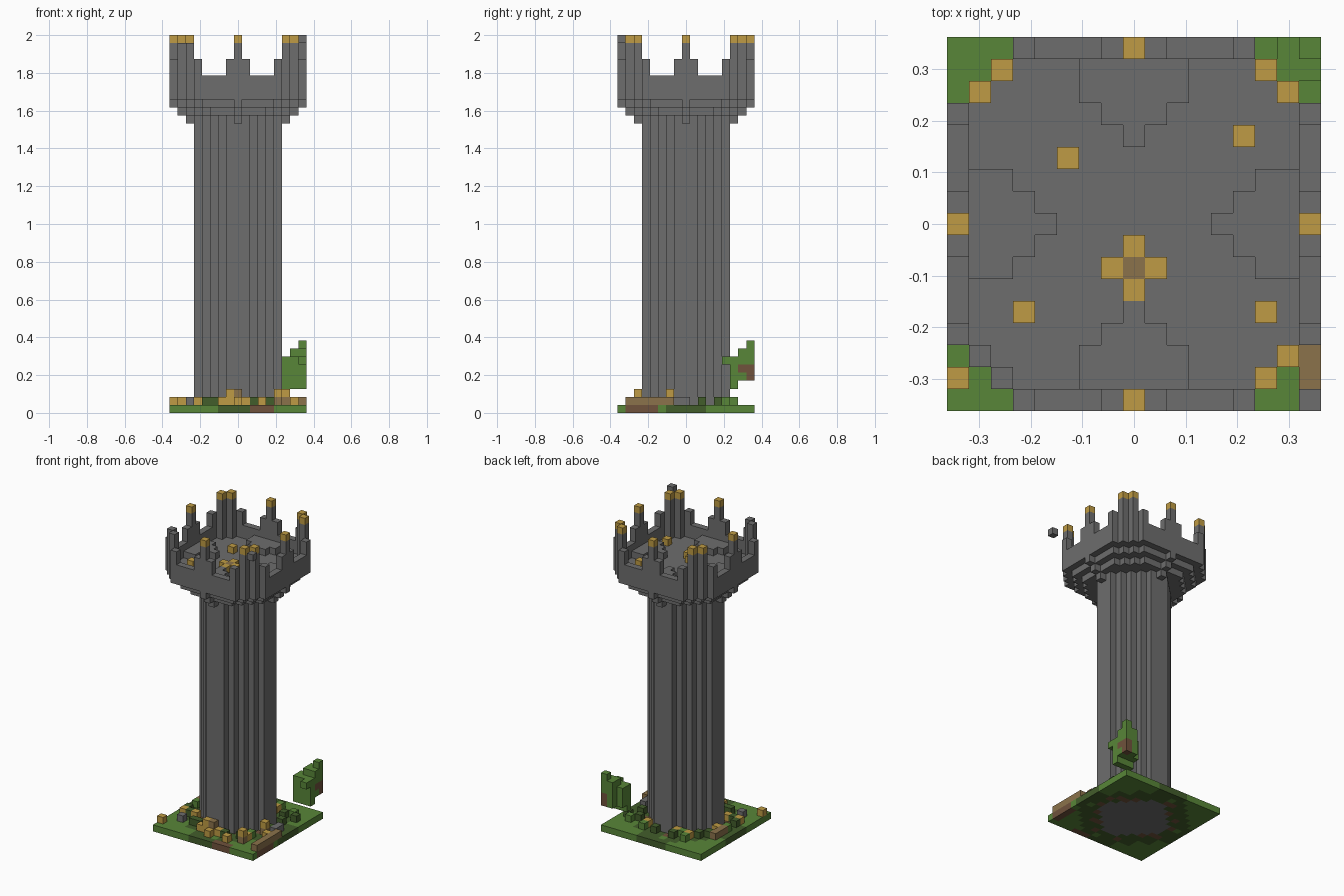
import bpy
import bmesh
from mathutils import Vector

cube = bpy.data.objects.get("Cube")
if cube:
    bpy.data.objects.remove(cube)

U = 2 / 47  # edge of one block


def material(name, rgb):
    m = bpy.data.materials.new(name)
    m.use_nodes = True
    color = (*rgb, 1)
    m.diffuse_color = color
    m.node_tree.nodes["Principled BSDF"].inputs["Base Color"].default_value = color
    return m


MATS = {
    "stone": material("stone grey", (0.155, 0.155, 0.155)),
    "grass": material("grass green", (0.098, 0.24, 0.04)),
    "moss": material("dark moss green", (0.055, 0.11, 0.024)),
    "gold": material("gold", (0.52, 0.33, 0.058)),
    "wood": material("tan wood", (0.26, 0.17, 0.07)),
    "earth": material("red brown earth", (0.16, 0.085, 0.045)),
}
NAMES = list(MATS)
AXES = [Vector(a) for a in ((1, 0, 0), (0, 1, 0), (0, 0, 1))]


def build(name, cells):
    """Mesh the outer skin of a dictionary of blocks {(x, y, layer): colour}."""
    bm = bmesh.new()
    for cell, color in cells.items():
        centre = Vector(cell) + Vector((0, 0, 0.5))
        for k in range(3):
            for sign in (1, -1):
                n = AXES[k] * sign
                if tuple(int(a + b) for a, b in zip(cell, n)) in cells:
                    continue
                u, v = AXES[(k + 1) % 3] / 2, AXES[(k + 2) % 3] / 2 * sign
                mid = centre + n / 2
                corners = (mid - u - v, mid + u - v, mid + u + v, mid - u + v)
                face = bm.faces.new([bm.verts.new(c * U) for c in corners])
                face.material_index = NAMES.index(color)
    bmesh.ops.remove_doubles(bm, verts=bm.verts, dist=U / 100)
    bmesh.ops.dissolve_limit(bm, angle_limit=0.01, verts=bm.verts,
                             edges=bm.edges, delimit={'MATERIAL'})
    mesh = bpy.data.meshes.new(name)
    bm.to_mesh(mesh)
    bm.free()
    for m in MATS.values():
        mesh.materials.append(m)
    obj = bpy.data.objects.new(name, mesh)
    bpy.context.collection.objects.link(obj)
    return obj


def octagon(r, s):
    span = range(-r, r + 1)
    return {(x, y) for x in span for y in span if abs(x) + abs(y) <= s}


def fill(plan, bottom, top, color="stone"):
    return {(x, y, z): color for x, y in plan for z in range(bottom, top)}


def four(x, y):
    return {(x, y), (-y, x), (-x, -y), (y, -x)}


# Ground plate with bands of earth and moss around the tower foot
def ground_color(x, y):
    ax, ay = abs(x), abs(y)
    if (x, y) in octagon(5, 6):
        return "stone"
    if (x == 8 and -7 <= y <= -4) or (y == -8 and 2 <= x <= 4):
        return "earth"
    if max(ax, ay) <= 6 and ax + ay <= 8:
        return "earth" if (x + 2 * y) % 5 < 2 else "moss"
    if ax + ay <= 10 and (x * y) % 4 != 1:
        return "moss"
    return "grass"


build("ground_plate", {(x, y, 0): ground_color(x, y) for x, y in octagon(8, 16)})

# Tower shaft
shaft = octagon(5, 6)
build("tower_shaft", fill(shaft, 1, 37))

# Stepped corbels, each with a centre bracket one block further out
corbels = {}
for layer, r, s in ((36, 5, 6), (37, 6, 9), (38, 7, 11)):
    corbels |= fill(octagon(r, s), layer, layer + 1)
    corbels |= fill(four(r + 1, 0), layer, layer + 1)
build("corbels", corbels)

# Crown: floor, parapet, raised ledges and merlons
outer = octagon(8, 13)
crown = fill(outer, 39, 40)
crown |= fill(outer - octagon(7, 12), 40, 42)
for depth, half in ((7, 2), (6, 2), (5, 1), (4, 0)):
    for i in range(-half, half + 1):
        crown |= fill(four(depth, i), 40, 41)
low = four(8, 1) | four(8, -1) | four(8, 5) | four(8, -5)
crown |= fill(low, 42, 44)
spires = four(8, 0) | four(7, 6) | four(6, 7)
crown |= fill(spires, 42, 46)
build("crown", crown)
gold_spires = {p for p in spires if p not in ((-7, -6), (-6, -7))}
build("spire_caps", fill(gold_spires, 46, 47, "gold"))
build("loose_stone", fill({(8, -8)}, 46, 47))

# Gold blocks and a small cross on the crown floor
floor_gold = {(5, 4), (-3, 3), (-5, -4), (6, -4)} | {(x, y - 2) for x, y in four(1, 0)}
floor_blocks = fill(floor_gold, 40, 41, "gold")
floor_blocks[(0, -2, 40)] = "wood"
build("floor_blocks", floor_blocks)

# Floating bush in the back left corner
block = {(x, y) for x in (6, 7, 8) for y in (6, 7, 8)}
bush = fill({p for p in block if p[1] == 6}, 3, 4, "grass")
bush |= fill(block - {(6, 8)}, 4, 7, "grass")
bush |= fill({p for p in block if min(p) > 6}, 7, 8, "grass")
bush |= fill({(8, 8)}, 8, 9, "grass")
bush |= fill({(8, 5)}, 6, 7, "grass")
bush |= fill({(8, 7), (8, 8)}, 5, 6, "earth")
bush |= fill({(8, 8)}, 4, 5, "earth")
build("floating_bush", bush)

# Low plants, logs and rubble around the foot
plants = fill({(-4, -5), (-3, -5), (-7, -2), (2, -6), (4, -5), (6, 2), (5, 4),
               (-5, 4), (-6, 3), (1, 6), (-2, 6), (6, -1), (-6, -3), (7, 4)},
              1, 2, "moss")
plants |= fill({(-7, 0), (5, -4), (-3, 5), (3, 6), (6, 5), (-4, 6)}, 1, 2, "grass")
build("low_plants", plants)
build("gold_flowers", fill({(-8, -7), (-5, -3), (-2, -6), (0, -7), (3, -7), (5, -5),
                            (3, 5), (-2, 5), (-4, 5), (-6, 1), (-7, -3), (7, -3)},
                           1, 2, "gold"))
tall = fill({(0, -6), (5, -6), (6, -2)}, 1, 2, "wood")
tall |= fill({(0, -6)}, 2, 3, "wood")
tall |= fill({(-1, -6), (5, -6), (6, -2)}, 2, 3, "gold")
tall |= fill({(-1, -6), (1, -6)}, 1, 2, "gold")
build("tall_flowers", tall)
build("fallen_log", fill({(8, y) for y in range(-7, -1)}, 1, 2, "wood"))
build("back_log", fill({(-7, 1), (-7, 2), (-7, 3)}, 1, 2, "wood"))
build("rubble", fill({(7, 0), (7, -1), (-6, -5)}, 1, 2, "stone"))
